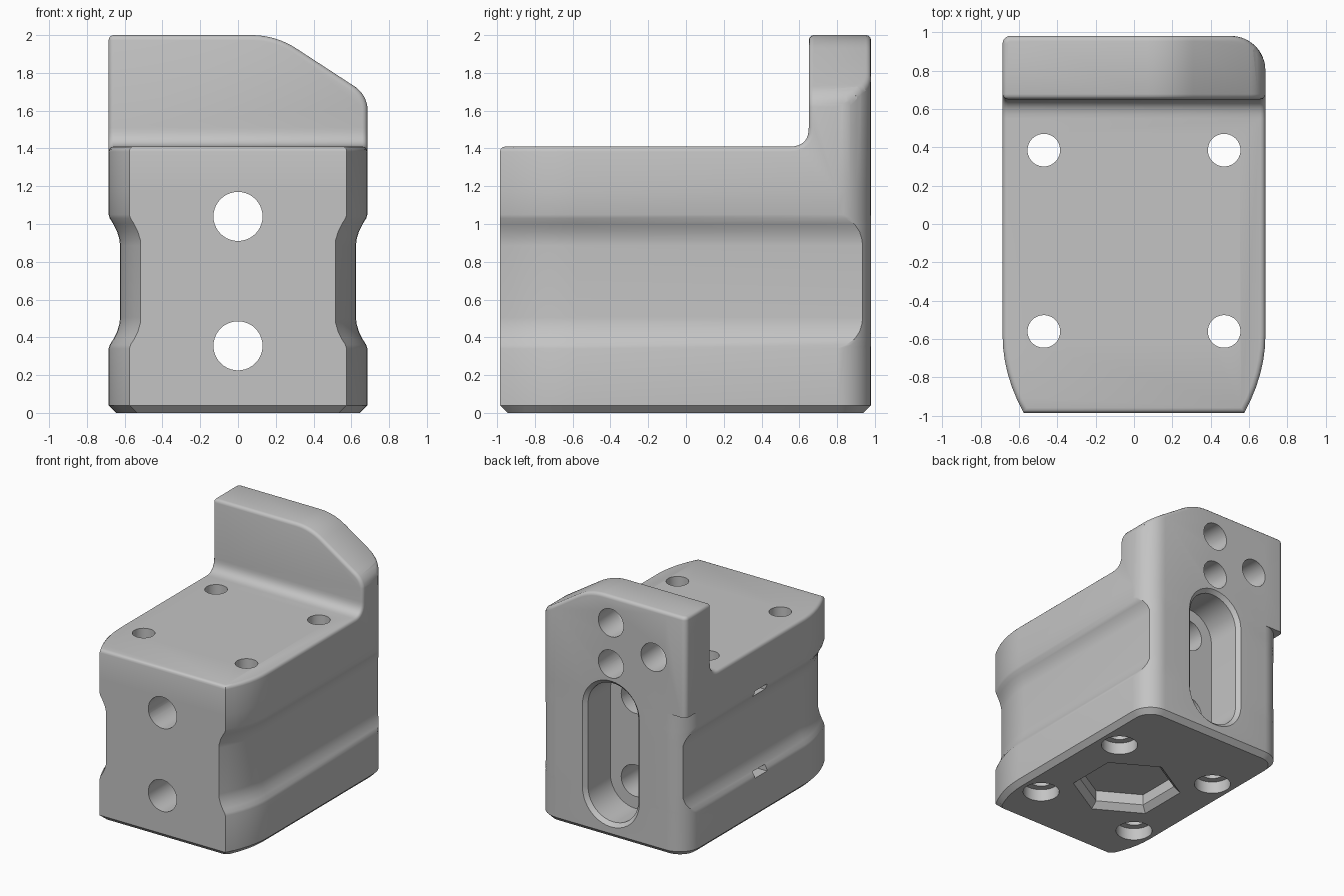
import bpy, bmesh, math
from mathutils import Vector

if "Cube" in bpy.data.objects:
    bpy.data.objects.remove(bpy.data.objects["Cube"], do_unlink=True)

gray = bpy.data.materials.new("light_gray")
gray.use_nodes = True
gray.diffuse_color = (0.55, 0.55, 0.55, 1)
gray.node_tree.nodes["Principled BSDF"].inputs["Base Color"].default_value = (0.55, 0.55, 0.55, 1)


def loft(name, rings):
    """Closed solid through rings that share a point count."""
    bm = bmesh.new()
    vs = [[bm.verts.new(p) for p in ring] for ring in rings]
    n = len(vs[0])
    for a, b in zip(vs, vs[1:]):
        for i in range(n):
            j = (i + 1) % n
            bm.faces.new((a[i], a[j], b[j], b[i]))
    bm.faces.new(vs[0])
    bm.faces.new(vs[-1])
    bmesh.ops.remove_doubles(bm, verts=bm.verts, dist=1e-5)
    bmesh.ops.recalc_face_normals(bm, faces=bm.faces)
    me = bpy.data.meshes.new(name)
    bm.to_mesh(me)
    bm.free()
    ob = bpy.data.objects.new(name, me)
    bpy.context.collection.objects.link(ob)
    return ob


def rounded(points):
    """Polygon whose third value is the tangent length of a rounded corner."""
    out = []
    for i, (x, y, cut) in enumerate(points):
        p = Vector((x, y))
        if not cut:
            out.append(p)
            continue
        a = p + (Vector(points[i - 1][:2]) - p).normalized() * cut
        b = p + (Vector(points[i + 1][:2]) - p).normalized() * cut
        for k in range(9):
            t = k / 8
            out.append(a * (1 - t) ** 2 + p * 2 * t * (1 - t) + b * t * t)
    return out


def circle(r, n=40):
    return [(r * math.cos(math.tau * k / n), r * math.sin(math.tau * k / n)) for k in range(n)]


# Plan outline of one side: curved front taper, then the back corner
def half(groove, inset, square):
    pts = []
    for i in range(7):
        t = 1 - i / 6
        y = max(-0.58 - 0.405 * t, -0.985 + inset)
        pts.append((0.685 - 0.11 * t * t - groove - inset, y))
    r, a0 = 0.18 - inset, math.acos(1 - groove / 0.18)
    for k in range(9):
        a = a0 + (math.pi / 2 - a0) * k / 8
        if square and 0 < k < 8:
            a = math.pi / 2 * (k - 1) / 6
            pts.append((0.645 + 0.04 * math.cos(a), 0.94 + 0.04 * math.sin(a)))
        else:
            pts.append((0.505 + r * math.cos(a), 0.80 + r * math.sin(a)))
    return pts


def outline(z, groove=0, inset=0, square=False):
    left = half(groove, inset, False)
    right = half(groove, inset, square)
    return [(x, y, z) for x, y in left] + [(-x, y, z) for x, y in reversed(right)]


# Block with a bottom chamfer and side grooves
groove = [(0.355, 0), (0.335, 0.006), (0.305, 0.025), (0.265, 0.045), (0.22, 0.058), (0.19, 0.06)]
rings = [outline(0, inset=0.04), outline(0.04)]
rings += [outline(0.695 - h, d) for h, d in groove]
rings += [outline(0.695 + h, d) for h, d in reversed(groove)]
rings += [outline(1.17), outline(1.17, square=True), outline(2.1, square=True)]
body = loft("jaw_block", rings)

cutters = []


def cut(rings):
    cutters.append(loft("cutter", rings))


# Step that leaves the upright at the back
step = rounded([(-1.2, 1.41, 0), (0.65, 1.41, 0.1), (0.65, 2.3, 0), (-1.2, 2.3, 0)])
cut([[(x, y, z) for y, z in step] for x in (-1, 1)])

# Upright top with its sloping corner
top = rounded([(-1, 2, 0), (0.2, 2, 0.13), (0.687, 1.683, 0.09), (0.687, 1.3, 0),
               (1, 1.3, 0), (1, 2.3, 0), (-1, 2.3, 0)])
cut([[(x, y, z) for x, z in top] for y in (-1.2, 1.2)])

# Counterbored vertical holes
for cx in (-0.47, 0.47):
    for cy in (-0.56, 0.385):
        cut([[(cx + u, cy + v, z) for u, v in circle(r)]
             for r, z in ((0.14, -0.1), (0.14, 0.1), (0.085, 0.1), (0.085, 1.6))])

# Front bolt holes
for cz in (0.355, 1.04):
    cut([[(u, y, cz + v) for u, v in circle(0.13)] for y in (-1.2, 0.7)])

# Chamfered slot in the back
def stadium(r, y):
    half_ring = [math.pi * k / 20 for k in range(21)]
    return ([(r * math.cos(a), y, 1.04 + r * math.sin(a)) for a in half_ring]
            + [(-r * math.cos(a), y, 0.355 - r * math.sin(a)) for a in half_ring])


cut([stadium(0.28, 1.0), stadium(0.23, 0.95), stadium(0.23, 0.66)])

# Blind holes in the back
for cx, cz in ((0, 1.44), (0, 1.78), (-0.39, 1.6)):
    cut([[(cx + u, y, cz + v) for u, v in circle(0.115)] for y in (0.72, 1.2)])

# Hexagonal pocket underneath
cut([[(v, u - 0.0875, z) for u, v in circle(r, 6)]
     for r, z in ((0.44, -0.02), (0.37, 0.05), (0.37, 0.14))])

# Small slots in the right side
for cz in (0.36, 1.03):
    cut([[(x, u, cz + v) for u, v in ((-0.08, -0.025), (0.08, -0.025), (0.08, 0.025), (-0.08, 0.025))]
         for x in (-0.8, -0.6)])

for c in cutters:
    c.hide_render = True
    m = body.modifiers.new("cut", 'BOOLEAN')
    m.operation = 'DIFFERENCE'
    m.solver = 'EXACT'
    m.object = c

dg = bpy.context.evaluated_depsgraph_get()
dg.update()
result = bpy.data.meshes.new_from_object(body.evaluated_get(dg))
body.modifiers.clear()
body.data = result
for c in cutters:
    bpy.data.objects.remove(c, do_unlink=True)

# Round the outer edges of the step and upright, leaving hole rims sharp
bm = bmesh.new()
bm.from_mesh(result)
bmesh.ops.remove_doubles(bm, verts=bm.verts, dist=1e-4)


def in_hole_zone(v):
    x, y, z = v.co
    if y > 0.9:
        return -0.56 < x < 0.2 and z < 1.92
    return abs(x) < 0.57 and -0.8 < y < 0.5


def is_outer(e):
    if len(e.link_faces) != 2 or e.calc_face_angle(0) < math.radians(35):
        return False
    return all(v.co.z > 1.38 and not in_hole_zone(v) for v in e.verts)


bmesh.ops.bevel(bm, geom=[e for e in bm.edges if is_outer(e)], offset=0.027, offset_type='OFFSET',
                segments=3, profile=0.5, affect='EDGES', clamp_overlap=False)
bm.to_mesh(result)
bm.free()

result.materials.clear()
result.materials.append(gray)
for p in result.polygons:
    p.material_index = 0

bpy.ops.object.select_all(action='DESELECT')
body.select_set(True)
bpy.context.view_layer.objects.active = body
bpy.ops.object.shade_smooth_by_angle(angle=math.radians(32))
